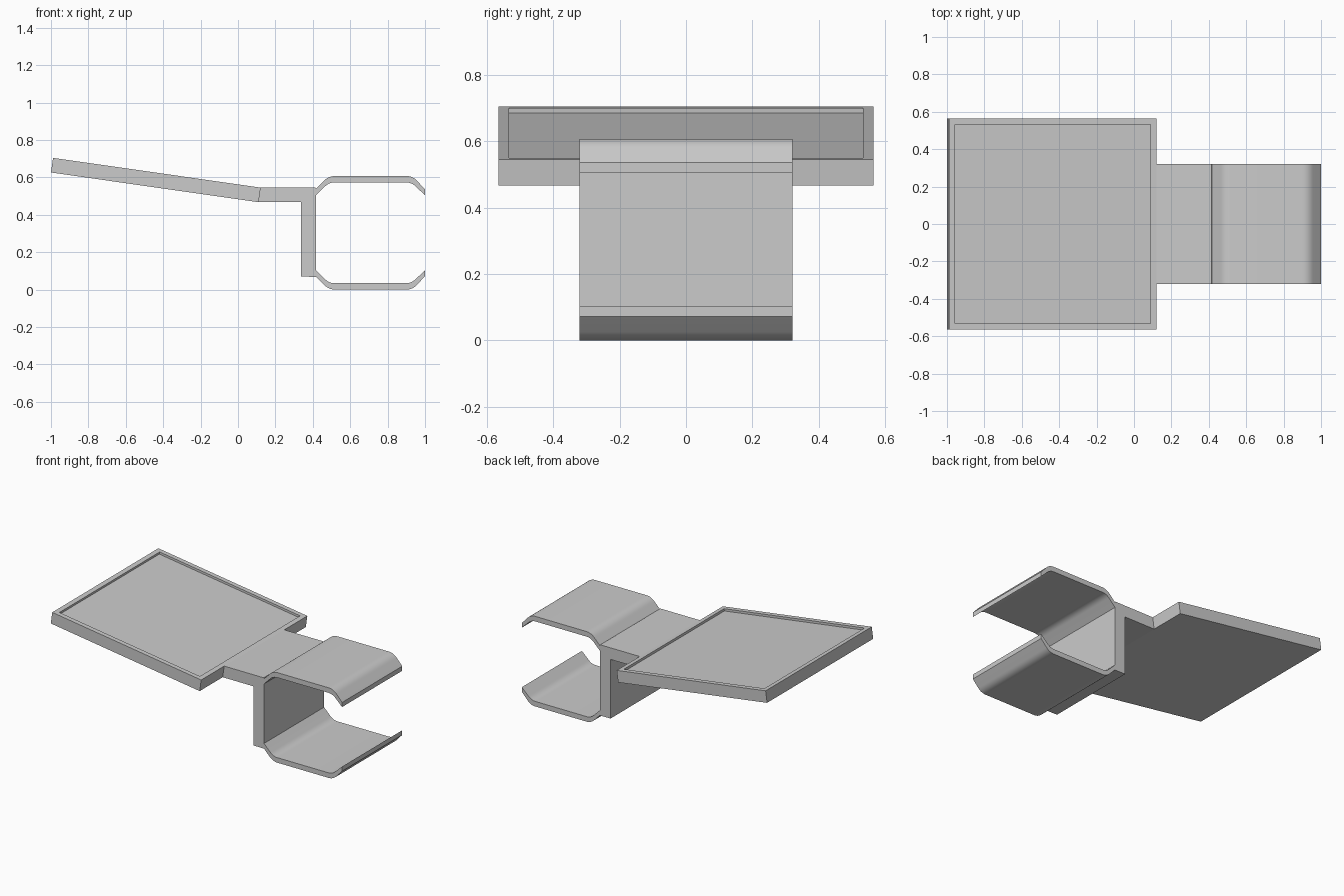
import bpy, bmesh, math
from mathutils import Vector

if "Cube" in bpy.data.objects:
    bpy.data.objects.remove(bpy.data.objects["Cube"])


def fillet(a, corner, b, reach, steps=8):
    """Rounded corner between a-corner-b as a quadratic curve."""
    a, c, b = Vector(a), Vector(corner), Vector(b)
    p = c + (a - c).normalized() * reach
    q = c + (b - c).normalized() * reach
    return [tuple(p * (1 - t) ** 2 + c * 2 * t * (1 - t) + q * t * t)
            for t in (i / steps for i in range(steps + 1))]


def extrude_profile(name, profile, half_width, detail=None):
    """Solid from an x-z profile, extruded symmetrically along y."""
    bm = bmesh.new()
    face = bm.faces.new([bm.verts.new((x, -half_width, z)) for x, z in profile])
    ext = bmesh.ops.extrude_face_region(bm, geom=[face], use_keep_orig=True)
    moved = [g for g in ext["geom"] if isinstance(g, bmesh.types.BMVert)]
    bmesh.ops.translate(bm, verts=moved, vec=(0, 2 * half_width, 0))
    bmesh.ops.recalc_face_normals(bm, faces=bm.faces[:])
    if detail:
        detail(bm)
    mesh = bpy.data.meshes.new(name)
    bm.to_mesh(mesh)
    bm.free()
    obj = bpy.data.objects.new(name, mesh)
    bpy.context.collection.objects.link(obj)
    return obj


# Tilted plate with a shallow recess in its top
def recess(bm):
    bm.normal_update()
    top = max(bm.faces, key=lambda f: f.normal.z)
    normal = top.normal.copy()
    bmesh.ops.inset_region(bm, faces=[top], thickness=0.045)
    inner = bmesh.ops.extrude_discrete_faces(bm, faces=[top])["faces"][0]
    bmesh.ops.translate(bm, verts=inner.verts[:], vec=normal * -0.015)


extrude_profile("tilted_plate",
                [(-1, 0.626), (-0.989, 0.704), (0.121, 0.545), (0.11, 0.467)],
                0.565, recess)

# Clip holder: arm, upright wall and two mirrored jaws in one profile
MID = 0.3035
outer = ([(0.418, 0.539)]
         + fillet((0.418, 0.539), (0.485, 0.607), (0.94, 0.607), 0.035)
         + fillet((0.485, 0.607), (0.934, 0.607), (1.0, 0.535), 0.035)
         + [(1.0, 0.535)])
inner = ([(1.0, 0.504)]
         + fillet((1.0, 0.504), (0.927, 0.573), (0.49, 0.573), 0.03)
         + fillet((0.927, 0.573), (0.487, 0.573), (0.418, 0.504), 0.03)
         + [(0.418, 0.504)])
upper_jaw = outer + inner
lower_jaw = [(x, 2 * MID - z) for x, z in reversed(upper_jaw)]
arm_top = [(0.11, 0.467), (0.121, 0.545), (0.415, 0.545)]
wall = [(0.338, 0.069), (0.338, 0.467)]
clip = extrude_profile("clip_holder", arm_top + upper_jaw + lower_jaw + wall, 0.32)

bpy.context.view_layer.objects.active = clip
clip.select_set(True)
bpy.ops.object.shade_smooth_by_angle(angle=math.radians(25))
